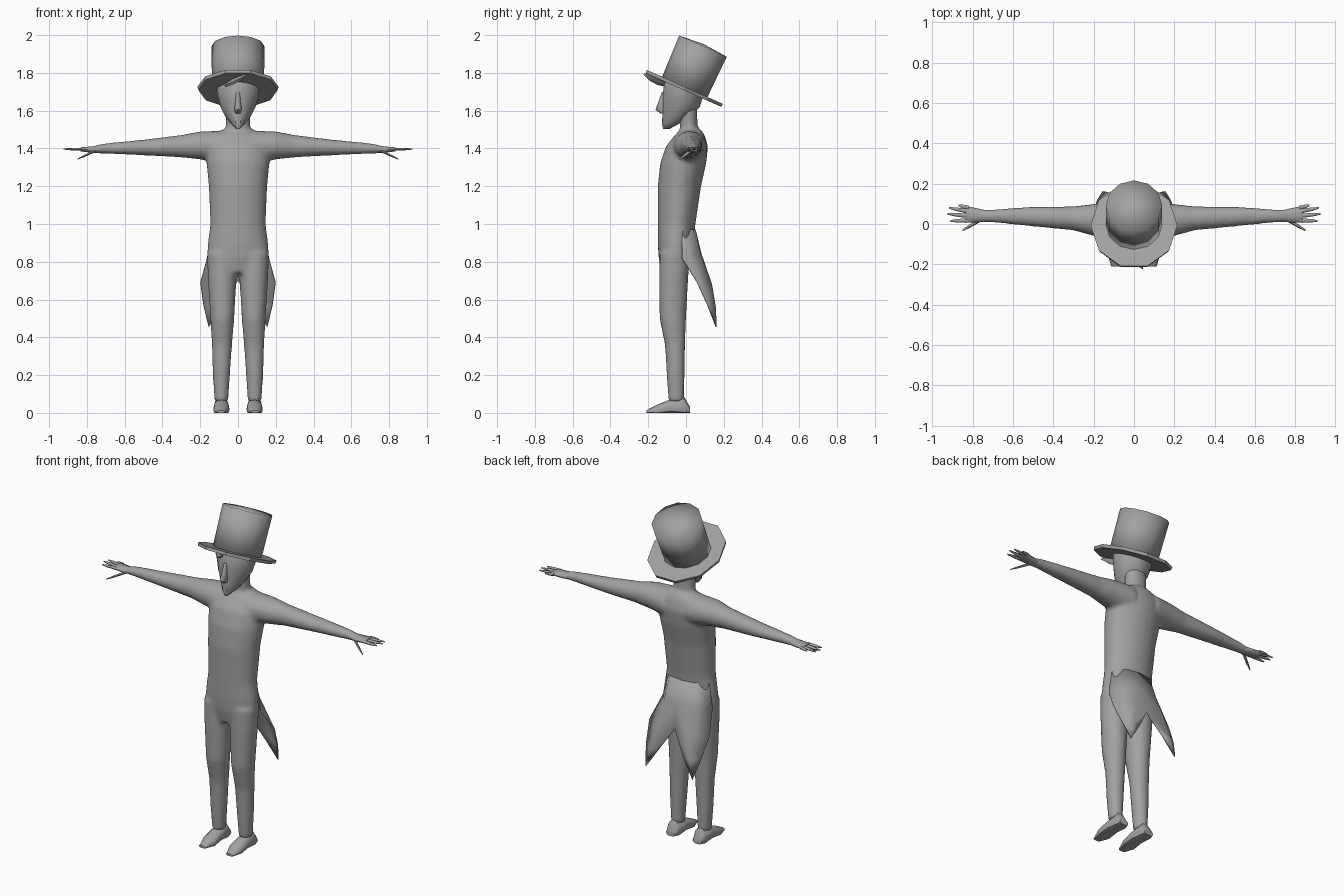
import bpy, bmesh, math
from mathutils import Vector

cube = bpy.data.objects.get("Cube")
if cube:
    bpy.data.objects.remove(cube, do_unlink=True)

grey = bpy.data.materials.new("plain_grey")
grey.use_nodes = True
GREY = (0.36, 0.36, 0.36, 1)
grey.diffuse_color = GREY
grey.node_tree.nodes["Principled BSDF"].inputs["Base Color"].default_value = GREY


def loft(bm, rings, n=12, axis="z", mirror=False):
    """Closed tube through elliptical rings (x, y, z, radius_a, radius_b)."""
    for side in ((1, -1) if mirror else (1,)):
        loops = []
        for x, y, z, a, b in rings:
            loop = []
            for i in range(n):
                t = 2 * math.pi * i / n
                c, s = a * math.cos(t), b * math.sin(t)
                off = {"z": (c, s, 0), "x": (0, c, s), "y": (c, 0, s)}[axis]
                p = Vector((x, y, z)) + Vector(off)
                loop.append(bm.verts.new((p.x * side, p.y, p.z)))
            loops.append(loop)
        for lo, hi in zip(loops, loops[1:]):
            for i in range(n):
                j = (i + 1) % n
                bm.faces.new((lo[i], lo[j], hi[j], hi[i]))
        bm.faces.new(loops[0][::-1])
        bm.faces.new(loops[-1])


def finish(bm, name, angle=60):
    bmesh.ops.recalc_face_normals(bm, faces=bm.faces)
    mesh = bpy.data.meshes.new(name)
    bm.to_mesh(mesh)
    bm.free()
    mesh.materials.append(grey)
    ob = bpy.data.objects.new(name, mesh)
    bpy.context.collection.objects.link(ob)
    bpy.ops.object.select_all(action="DESELECT")
    ob.select_set(True)
    bpy.context.view_layer.objects.active = ob
    bpy.ops.object.shade_smooth_by_angle(angle=math.radians(angle))
    return ob


# Body: torso, neck, arms and legs fused into one smooth skin
bm = bmesh.new()
loft(bm, [(0, -.06, .74, .145, .07), (0, -.06, .82, .165, .085),
          (0, -.055, .9, .16, .095), (0, -.05, 1, .147, .1),
          (0, -.035, 1.2, .155, .115), (0, -.015, 1.32, .167, .122),
          (0, .005, 1.41, .17, .112), (0, .02, 1.47, .14, .08),
          (0, .025, 1.5, .08, .055)], 24)
loft(bm, [(0, .025, 1.42, .085, .06), (0, .015, 1.5, .066, .047),
          (0, .01, 1.62, .065, .05)], 16)
loft(bm, [(.08, .02, 1.41, .095, .085), (.2, .02, 1.416, .08, .075),
          (.3, .028, 1.412, .06, .06), (.5, .037, 1.405, .05, .042),
          (.7, .04, 1.4, .033, .028), (.78, .04, 1.393, .03, .018)],
     16, "x", True)
loft(bm, [(.085, -.06, .85, .08, .08), (.084, -.065, .72, .077, .078),
          (.083, -.07, .5, .064, .071), (.085, -.058, .36, .054, .054),
          (.088, -.055, .2, .046, .048), (.088, -.052, .06, .037, .042)],
     16, "z", True)
body = finish(bm, "body")
remesh = body.modifiers.new("fuse", "REMESH")
remesh.mode = "VOXEL"
remesh.voxel_size = .011
remesh.use_smooth_shade = True
soften = body.modifiers.new("soften", "SMOOTH")
soften.factor, soften.iterations = .5, 8

# Shoes with flat soles
bm = bmesh.new()
loft(bm, [(.088, .02, .015, .03, .018), (.088, -.01, .03, .04, .055),
          (.088, -.08, .03, .041, .042), (.088, -.15, .015, .043, .03),
          (.09, -.21, .006, .022, .008)], 12, "y", True)
for v in bm.verts:
    v.co.z = max(v.co.z, 0)
finish(bm, "shoes", 50)

# Hands: palm, four fingers and a thumb on each side
bm = bmesh.new()
loft(bm, [(.72, .04, 1.395, .025, .02), (.77, .042, 1.394, .034, .018),
          (.835, .048, 1.395, .042, .011)], 10, "x", True)
for base, tip in (((.82, .08, 1.396), (.87, .092, 1.393)),
                  ((.82, .062, 1.396), (.916, .08, 1.396)),
                  ((.82, .04, 1.396), (.925, .05, 1.397)),
                  ((.82, .018, 1.396), (.91, .015, 1.395)),
                  ((.755, .025, 1.388), (.85, -.032, 1.343))):
    b, t = Vector(base), Vector(tip)
    loft(bm, [(*b, .011, .009), (*b.lerp(t, .6), .009, .007),
              (*t, .004, .003)], 6, "x", True)
finish(bm, "hands")

# Head with pointed chin, narrower towards the face
bm = bmesh.new()
loft(bm, [(0, -.105, 1.502, .01, .016), (0, -.083, 1.53, .04, .045),
          (0, -.05, 1.57, .068, .075), (0, -.027, 1.62, .093, .1),
          (0, -.016, 1.68, .11, .108), (0, -.008, 1.74, .115, .108),
          (0, .0, 1.77, .105, .1)], 16)
for v in bm.verts:
    if v.co.y < -.07:
        v.co.x *= .88
finish(bm, "head")

# Nose and goatee
bm = bmesh.new()
loft(bm, [(0, -.115, 1.7, .01, .012), (0, -.125, 1.65, .014, .02),
          (0, -.132, 1.605, .02, .03), (0, -.12, 1.585, .012, .015)], 8)
finish(bm, "nose")
bm = bmesh.new()
loft(bm, [(0, -.1, 1.56, .03, .025), (0, -.105, 1.535, .028, .026),
          (0, -.113, 1.505, .004, .006)], 6)
finish(bm, "goatee", 40)

# Lock of hair swept out below the hat brim
bm = bmesh.new()
loft(bm, [(-.07, -.1, 1.735, .012, .01), (-.03, -.14, 1.752, .025, .018),
          (.015, -.18, 1.772, .025, .015), (.045, -.218, 1.792, .008, .006)],
     6, "x")
finish(bm, "forelock", 40)

# Top hat, tilted back
TILT = -.42
SEAT = (0, -.012, 1.713)
bm = bmesh.new()
loft(bm, [(0, 0, -.004, .21, .23), (0, 0, .014, .215, .232)], 10)
brim = finish(bm, "hat_brim", 30)
bm = bmesh.new()
loft(bm, [(0, 0, 0, .138, .131), (0, 0, .25, .14, .138)], 12)
top = max(bm.faces, key=lambda f: f.calc_center_median().z)
dome = bmesh.ops.poke(bm, faces=[top])["verts"][0]
dome.co.z += .012
crown = finish(bm, "hat_crown", 100)
for ob in (brim, crown):
    ob.location = SEAT
    ob.rotation_euler.x = TILT

# Coat tails: a sheet flaring from the waist to a point on each side
rows = [[(0, .048, .97), (.08, .035, .97), (.138, -.02, .97)],
        [(0, .08, .84), (.09, .075, .84), (.162, -.02, .82)],
        [(0, .105, .7), (.1, .135, .68), (.198, .06, .69)],
        [(.08, .14, .57), (.13, .155, .56), (.182, .115, .57)]]
bm = bmesh.new()
grid = [[bm.verts.new(p) for p in row] for row in rows]
for a, b in zip(grid, grid[1:]):
    for i in range(2):
        bm.faces.new((a[i], a[i + 1], b[i + 1], b[i]))
tip = bm.verts.new((.155, .16, .455))
for i in range(2):
    bm.faces.new((grid[-1][i], grid[-1][i + 1], tip))
tails = finish(bm, "coat_tails")
mirror = tails.modifiers.new("mirror", "MIRROR")
mirror.use_clip = True
cloth = tails.modifiers.new("cloth", "SOLIDIFY")
cloth.thickness = .006
cloth.offset = 0
